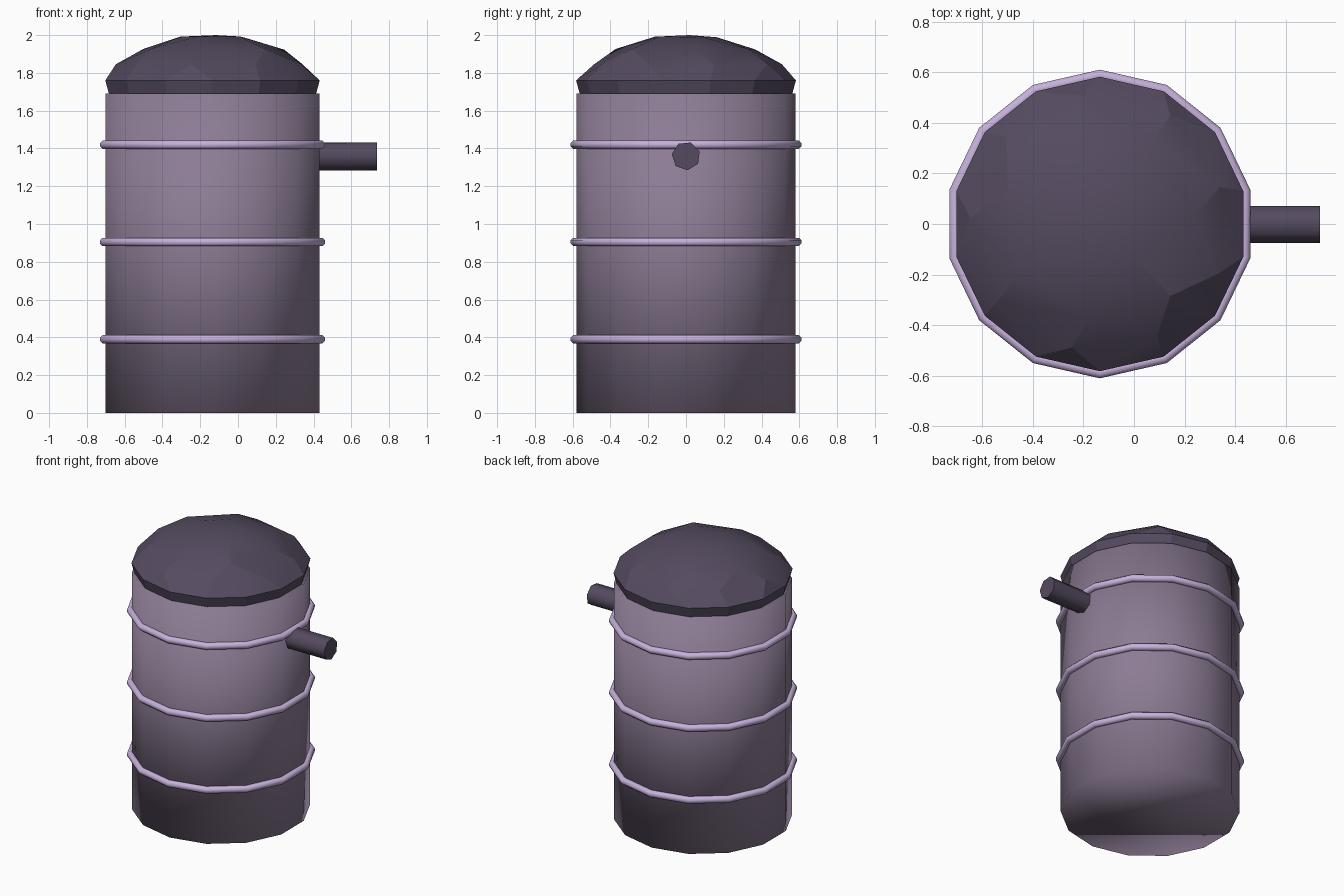
import bpy, bmesh, math, random
from mathutils import Vector

random.seed(4)
old = bpy.data.objects.get("Cube")
if old:
    bpy.data.objects.remove(old)

SIDES = 14
CENTRE_X = -0.135


def material(name, rgb):
    mat = bpy.data.materials.new(name)
    mat.use_nodes = True
    mat.diffuse_color = (*rgb, 1)
    bsdf = mat.node_tree.nodes["Principled BSDF"]
    bsdf.inputs["Base Color"].default_value = (*rgb, 1)
    bsdf.inputs["Roughness"].default_value = 0.8
    return mat


body_mat = material("dusty purple", (0.26, 0.20, 0.295))
hoop_mat = material("pale lilac", (0.57, 0.44, 0.71))
dark_mat = material("dark plum", (0.089, 0.070, 0.115))


def circle(radius, z, count, turn=math.pi / 2, jitter=0.0):
    points = []
    for i in range(count):
        a = turn + math.tau * i / count
        r = radius + random.uniform(-jitter, jitter)
        points.append(Vector((r * math.cos(a), r * math.sin(a),
                              z + random.uniform(-jitter, jitter) / 4)))
    return points


def finish(bm, name, mat, location, smooth=True):
    bmesh.ops.recalc_face_normals(bm, faces=bm.faces)
    for face in bm.faces:
        face.smooth = smooth
    mesh = bpy.data.meshes.new(name)
    bm.to_mesh(mesh)
    bm.free()
    mesh.materials.append(mat)
    obj = bpy.data.objects.new(name, mesh)
    obj.location = location
    bpy.context.collection.objects.link(obj)
    return obj


def loft(bm, rings, closed=False):
    loops = [[bm.verts.new(p) for p in ring] for ring in rings]
    pairs = list(zip(loops, loops[1:]))
    if closed:
        pairs.append((loops[-1], loops[0]))
    else:
        bm.faces.new(loops[0])
        bm.faces.new(loops[-1])
    for low, high in pairs:
        for i in range(len(low)):
            j = (i + 1) % len(low)
            bm.faces.new((low[i], low[j], high[j], high[i]))


# Barrel body, softly shaded right over its end caps
bm = bmesh.new()
loft(bm, [circle(0.58, 0, SIDES), circle(0.58, 1.69, SIDES)])
finish(bm, "barrel_body", body_mat, (CENTRE_X, 0, 0))

# Three raised hoops
for name, z in (("lower_hoop", 0.39), ("middle_hoop", 0.905), ("upper_hoop", 1.42)):
    bm = bmesh.new()
    section = [math.tau * k / 8 + math.pi / 8 for k in range(8)]
    loft(bm, [circle(0.588 + 0.024 * math.cos(a), 0.024 * math.sin(a), SIDES)
              for a in section], closed=True)
    finish(bm, name, hoop_mat, (CENTRE_X, 0, z))

# Faceted domed lid, a hull over rings of falling side count
bm = bmesh.new()
points = circle(0.56, 1.68, SIDES) + circle(0.582, 1.76, SIDES)
points += circle(0.505, 1.845, 9, 0.3, 0.01)
points += circle(0.39, 1.925, 7, 0.1, 0.015)
points += circle(0.18, 1.99, 5, 0.5, 0.02) + [Vector((0.02, 0.02, 2.0))]
for p in points:
    bm.verts.new(p)
hull = bmesh.ops.convex_hull(bm, input=bm.verts)
unused = {g for g in hull["geom_interior"] if isinstance(g, bmesh.types.BMVert)}
bmesh.ops.delete(bm, geom=list(unused), context="VERTS")
lid = finish(bm, "domed_lid", dark_mat, (CENTRE_X, 0, 0), smooth=False)

# Side spout pointing to +x
bm = bmesh.new()
loft(bm, [circle(0.076, 0, 7, 0.1), circle(0.076, 0.4, 7, 0.1)])
spout = finish(bm, "side_spout", dark_mat, (0.335, 0, 1.36))
spout.rotation_euler = (0, math.pi / 2, 0)

# Soft facets on the lid, crisp end on the spout
for obj, angle in ((lid, 18), (spout, 60)):
    bpy.ops.object.select_all(action="DESELECT")
    obj.select_set(True)
    bpy.context.view_layer.objects.active = obj
    bpy.ops.object.shade_smooth_by_angle(angle=math.radians(angle))
